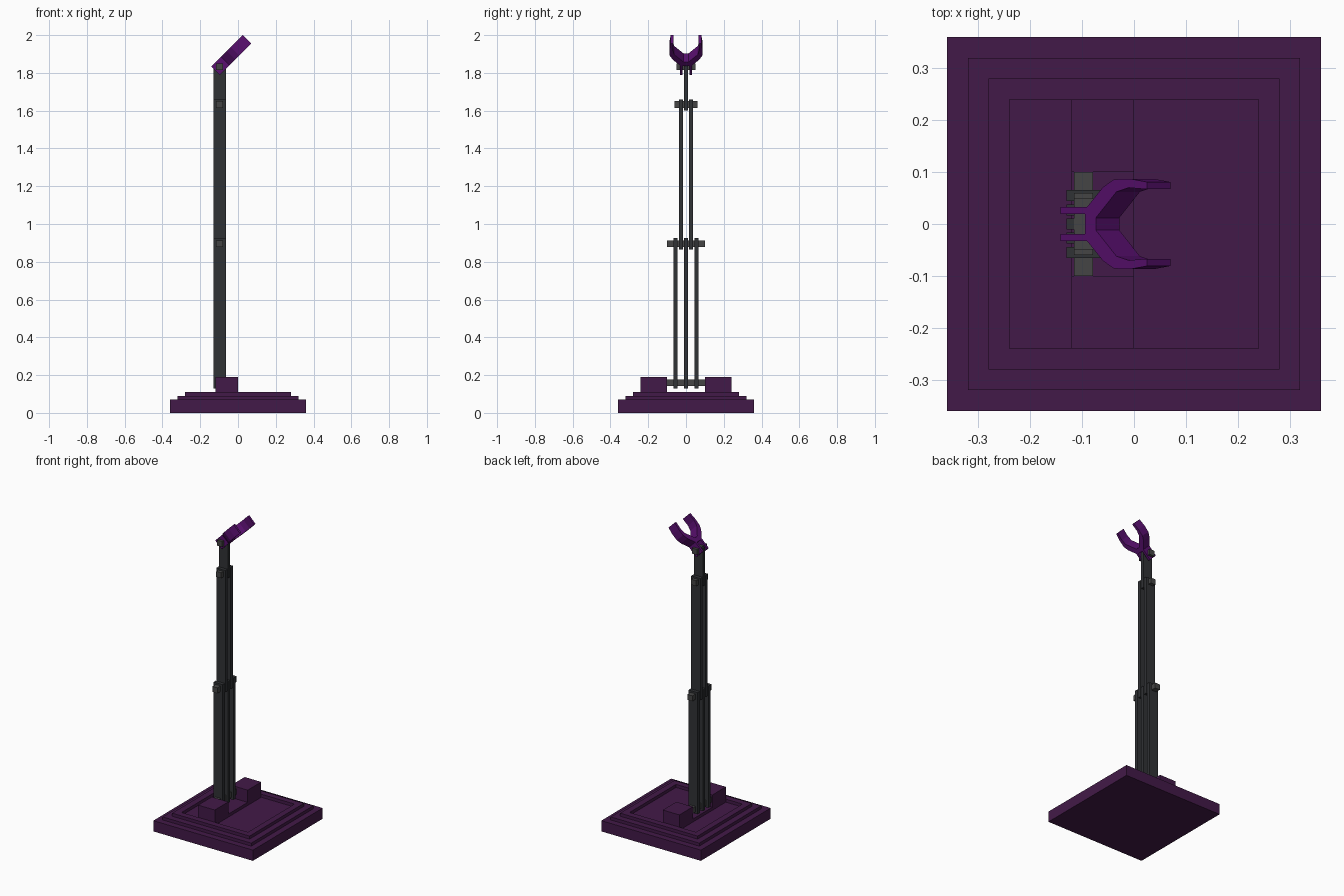
import bpy, bmesh, math
from mathutils import Matrix

if "Cube" in bpy.data.objects:
    bpy.data.objects.remove(bpy.data.objects["Cube"])

def material(name, rgb):
    m = bpy.data.materials.new(name)
    m.diffuse_color = (*rgb, 1)
    m.use_nodes = True
    m.node_tree.nodes["Principled BSDF"].inputs["Base Color"].default_value = m.diffuse_color
    return m

BASE = material("dark_plum", (0.055, 0.01, 0.065))
HEAD = material("purple", (0.10, 0.005, 0.16))
BAR = material("charcoal", (0.03, 0.032, 0.036))
PIN = material("dark_grey", (0.06, 0.06, 0.06))

def finish(name, bm, mat):
    bmesh.ops.recalc_face_normals(bm, faces=bm.faces)
    me = bpy.data.meshes.new(name)
    bm.to_mesh(me)
    bm.free()
    me.materials.append(mat)
    ob = bpy.data.objects.new(name, me)
    bpy.context.collection.objects.link(ob)
    return ob

def prism(name, pts, lo, hi, mat, matrix):
    """Extrude a 2D outline from lo to hi, then place it with a matrix."""
    bm = bmesh.new()
    face = bm.faces.new([bm.verts.new((a, b, lo)) for a, b in pts])
    ext = bmesh.ops.extrude_face_region(bm, geom=[face])
    verts = [v for v in ext["geom"] if isinstance(v, bmesh.types.BMVert)]
    bmesh.ops.translate(bm, verts=verts, vec=(0, 0, hi - lo))
    bmesh.ops.transform(bm, matrix=matrix, verts=bm.verts)
    return finish(name, bm, mat)

def box(name, x, y, z, mat):
    pts = [(x[0], y[0]), (x[1], y[0]), (x[1], y[1]), (x[0], y[1])]
    return prism(name, pts, z[0], z[1], mat, Matrix())

# Stepped square base with a shallow recess, built from stacked square rings
steps = [(0.36, 0), (0.36, 0.07), (0.32, 0.07), (0.32, 0.09),
         (0.28, 0.09), (0.28, 0.11), (0.24, 0.11), (0.24, 0.09)]
bm = bmesh.new()
rings = [[bm.verts.new((sx * r, sy * r, z)) for sx, sy in ((-1, -1), (1, -1), (1, 1), (-1, 1))]
         for r, z in steps]
for a, b in zip(rings, rings[1:]):
    for i in range(4):
        j = (i + 1) % 4
        bm.faces.new((a[i], a[j], b[j], b[i]))
bm.faces.new(rings[0])
bm.faces.new(rings[-1])
finish("base", bm, BASE)

# Bracket: two blocks joined by a low strip, profile in (y, z) extruded along x
yz_to_world = Matrix(((0, 0, 1, 0), (1, 0, 0, 0), (0, 1, 0, 0), (0, 0, 0, 1)))
bracket = [(-0.24, 0.09), (0.24, 0.09), (0.24, 0.19), (0.10, 0.19),
           (0.10, 0.11), (-0.10, 0.11), (-0.10, 0.19), (-0.24, 0.19)]
prism("base_bracket", bracket, -0.12, 0, BASE, yz_to_world)

# Flat arm bars, interleaved at each joint
PX = -0.0975
for name, ys, z in (("lower_bar", (-0.055, 0, 0.055), (0.13, 0.925)),
                    ("middle_bar", (-0.027, 0.027), (0.865, 1.66)),
                    ("upper_bar", (0,), (1.60, 1.848))):
    for y in ys:
        box(name, (PX - 0.033, PX + 0.033), (y - 0.011, y + 0.011), z, BAR)

# Square pins through the joints
for name, z, half in (("base_pin", 0.16, 0.10), ("lower_pin", 0.895, 0.10),
                      ("upper_pin", 1.632, 0.06), ("head_pin", 1.832, 0.05)):
    box(name, (PX - 0.018, PX + 0.018), (-half, half), (z - 0.018, z + 0.018), PIN)

# Fork head: mirrored (u, y) outline, tilted 45 degrees around the head pin
half = [(0.037, 0.019), (-0.03, 0.019), (-0.03, 0.033), (0.042, 0.033), (0.085, 0.071),
        (0.115, 0.086), (0.16, 0.087), (0.205, 0.081), (0.205, 0.067),
        (0.155, 0.070), (0.122, 0.062), (0.066, 0.012)]
outline = half + [(u, -y) for u, y in reversed(half)]
place = Matrix.Translation((PX, 0, 1.833)) @ Matrix.Rotation(-math.pi / 4, 4, 'Y')
prism("fork_head", outline, -0.032, 0.032, HEAD, place)
